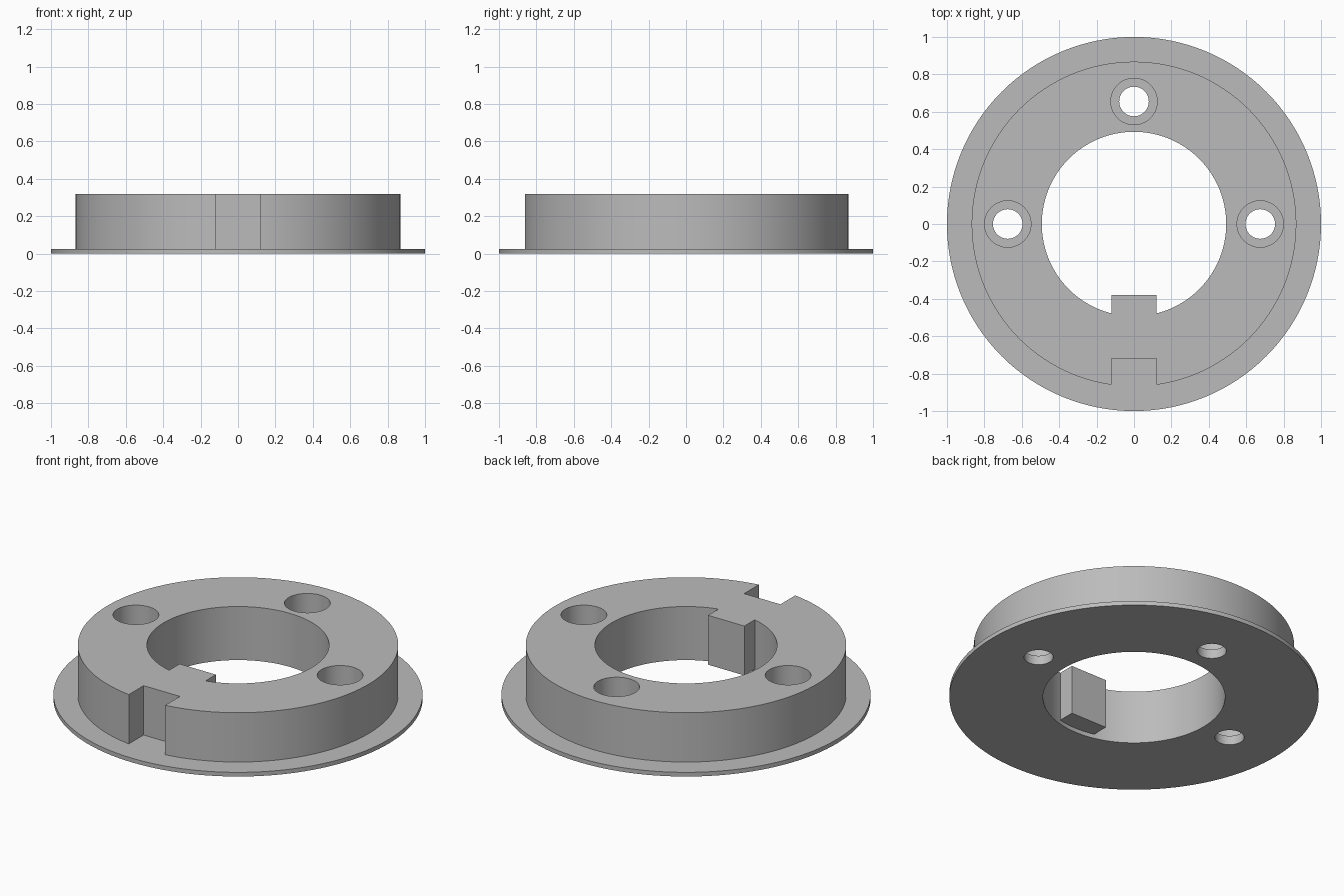
import bpy
import math

cube = bpy.data.objects.get("Cube")
if cube:
    bpy.data.objects.remove(cube, do_unlink=True)

FLANGE_TOP = 0.025
TOP = 0.32
KEY_HALF = 0.12

metal = bpy.data.materials.new("plain_grey")
metal.use_nodes = True
grey = (0.5, 0.5, 0.5, 1)
metal.diffuse_color = grey
metal.node_tree.nodes["Principled BSDF"].inputs["Base Color"].default_value = grey


def cylinder(name, radius, z0, z1, x=0, y=0, sides=128):
    bpy.ops.mesh.primitive_cylinder_add(vertices=sides, radius=radius, depth=z1 - z0,
                                        location=(x, y, (z0 + z1) / 2))
    ob = bpy.context.object
    ob.name = name
    ob.data.materials.append(metal)
    return ob


def block(name, y0, y1, z0, z1):
    bpy.ops.mesh.primitive_cube_add(size=1, location=(0, (y0 + y1) / 2, (z0 + z1) / 2))
    ob = bpy.context.object
    ob.name = name
    ob.scale = (2 * KEY_HALF, y1 - y0, z1 - z0)
    bpy.ops.object.transform_apply(location=False, rotation=False, scale=True)
    ob.data.materials.append(metal)
    return ob


def combine(target, tool, operation):
    """Apply a boolean to the target and discard the tool."""
    mod = target.modifiers.new("combine", "BOOLEAN")
    mod.operation = operation
    mod.solver = "EXACT"
    mod.object = tool
    bpy.context.view_layer.update()
    bpy.context.view_layer.objects.active = target
    bpy.ops.object.modifier_apply(modifier=mod.name)
    bpy.data.objects.remove(tool, do_unlink=True)


# Raised collar with the outer notch, joined to the thin flange
ring = cylinder("flanged_ring", 0.868, 0.01, TOP)
combine(ring, block("notch_cutter", -1.1, -0.72, -0.1, 0.5), "DIFFERENCE")
combine(ring, cylinder("flange", 1.0, 0, FLANGE_TOP), "UNION")

# Central bore, leaving an inner key above the flange
bore = cylinder("bore_cutter", 0.493, -0.1, 0.5)
combine(bore, block("key_space", -0.7, -0.38, FLANGE_TOP, 0.7), "DIFFERENCE")
combine(ring, bore, "DIFFERENCE")

# Three counterbored screw holes
for x, y in ((-0.675, 0), (0.675, 0), (0, 0.655)):
    combine(ring, cylinder("screw_hole", 0.079, -0.1, 0.5, x, y, 64), "DIFFERENCE")
    combine(ring, cylinder("counterbore", 0.124, 0.055, 0.5, x, y, 64), "DIFFERENCE")

# Smooth round walls with crisp rims
bpy.ops.object.select_all(action="DESELECT")
ring.select_set(True)
bpy.context.view_layer.objects.active = ring
bpy.ops.object.shade_smooth_by_angle(angle=math.radians(30))
